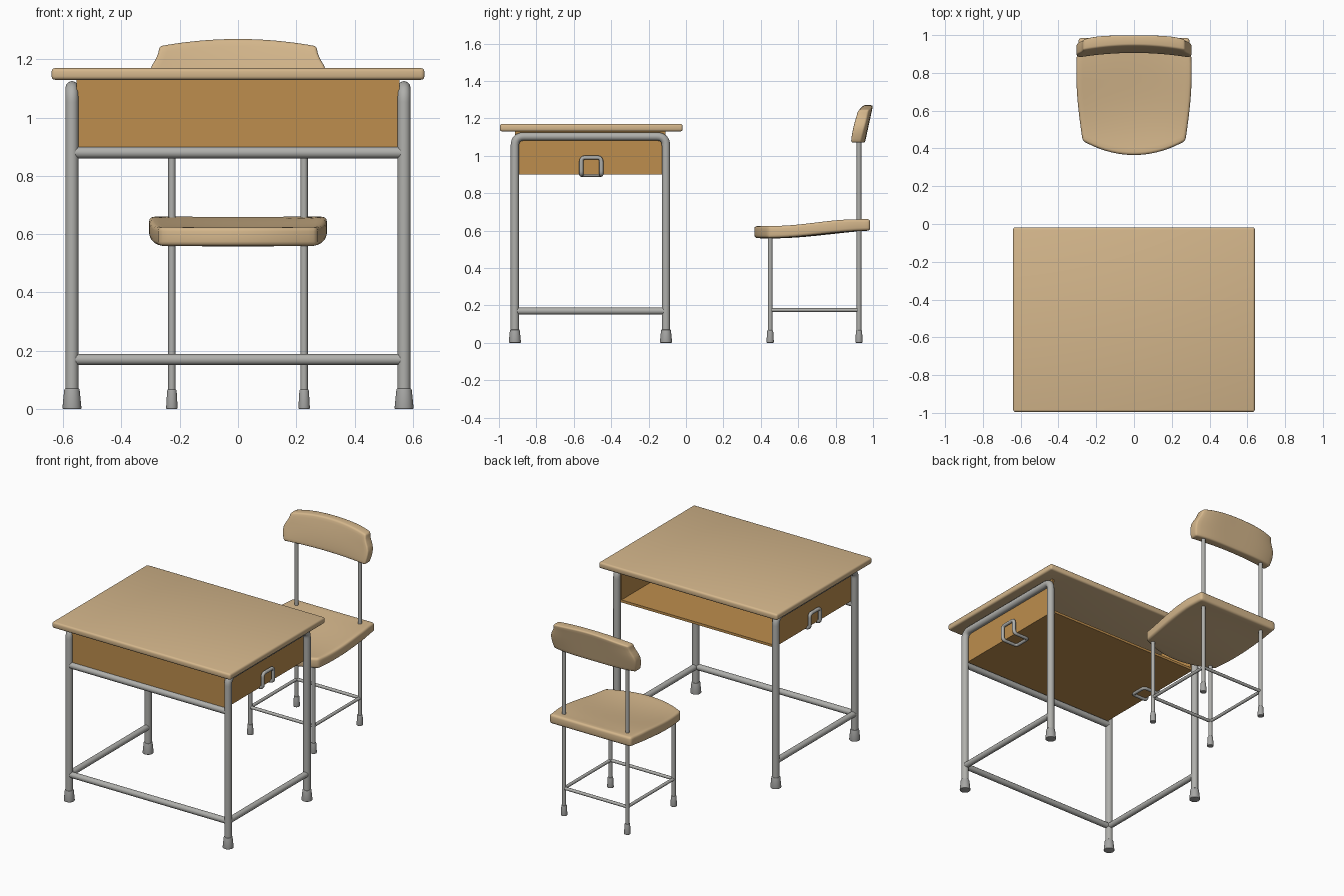
import bpy, bmesh, math
from mathutils import Vector

if "Cube" in bpy.data.objects:
    bpy.data.objects.remove(bpy.data.objects["Cube"])


def material(name, rgb):
    m = bpy.data.materials.new(name)
    m.diffuse_color = (*rgb, 1)
    m.use_nodes = True
    m.node_tree.nodes["Principled BSDF"].inputs["Base Color"].default_value = m.diffuse_color
    return m


WOOD = material("pale wood", (0.66, 0.47, 0.26))
BOX = material("brown drawer wood", (0.51, 0.27, 0.075))
METAL = material("grey metal", (0.43, 0.43, 0.41))
FOOT = material("grey rubber", (0.38, 0.38, 0.37))


def finish(ob, mat, bevel=0.0):
    ob.data.materials.clear()
    ob.data.materials.append(mat)
    bpy.ops.object.select_all(action='DESELECT')
    ob.select_set(True)
    bpy.context.view_layer.objects.active = ob
    if bevel:
        b = ob.modifiers.new("rounded edges", 'BEVEL')
        b.width, b.segments, b.limit_method = bevel, 3, 'ANGLE'
        b.angle_limit = math.radians(45)
        bpy.ops.object.convert(target='MESH')
    bpy.ops.object.shade_smooth_by_angle(angle=math.radians(40))
    return ob


def mesh_object(name, bm):
    bmesh.ops.recalc_face_normals(bm, faces=bm.faces)
    me = bpy.data.meshes.new(name)
    bm.to_mesh(me)
    bm.free()
    ob = bpy.data.objects.new(name, me)
    bpy.context.collection.objects.link(ob)
    return ob


def plate(name, lo, hi, mat, bevel=0.0):
    bm = bmesh.new()
    bmesh.ops.create_cube(bm, size=1)
    for v in bm.verts:
        v.co = [lo[i] + (v.co[i] + 0.5) * (hi[i] - lo[i]) for i in range(3)]
    return finish(mesh_object(name, bm), mat, bevel)


def tube(name, pts, r, fillet=0.0, closed=False):
    pts = [Vector(p) for p in pts]
    path, n = [], len(pts)
    for i, p in enumerate(pts):
        if not fillet or (not closed and i in (0, n - 1)):
            path.append(p)
            continue
        a = p + (pts[i - 1] - p).normalized() * fillet
        b = p + (pts[(i + 1) % n] - p).normalized() * fillet
        for k in range(9):
            t = k / 8
            path.append(a * (1 - t) ** 2 + p * 2 * t * (1 - t) + b * t * t)
    cu = bpy.data.curves.new(name, 'CURVE')
    cu.dimensions = '3D'
    cu.bevel_depth, cu.bevel_resolution, cu.use_fill_caps = r, 4, True
    sp = cu.splines.new('POLY')
    sp.points.add(len(path) - 1)
    for q, p in zip(sp.points, path):
        q.co = (*p, 1)
    sp.use_cyclic_u = closed
    ob = bpy.data.objects.new(name, cu)
    bpy.context.collection.objects.link(ob)
    bpy.ops.object.select_all(action='DESELECT')
    ob.select_set(True)
    bpy.context.view_layer.objects.active = ob
    bpy.ops.object.convert(target='MESH')
    return finish(bpy.context.view_layer.objects.active, METAL)


def foot(name, x, y, r1, r2, h):
    bm = bmesh.new()
    bmesh.ops.create_cone(bm, cap_ends=True, segments=24, radius1=r1, radius2=r2, depth=h)
    bmesh.ops.translate(bm, verts=bm.verts, vec=(x, y, h / 2))
    return finish(mesh_object(name, bm), FOOT, 0.004)


def shell(name, side_a, side_b, nu, nv, mat, bevel):
    """Closed slab between two surfaces of u in -1..1 and v in 0..1."""
    bm = bmesh.new()
    A, B = [[[bm.verts.new(f(2 * i / nu - 1, j / nv)) for j in range(nv + 1)]
             for i in range(nu + 1)] for f in (side_a, side_b)]
    for g in (A, B):
        for i in range(nu):
            for j in range(nv):
                bm.faces.new((g[i][j], g[i + 1][j], g[i + 1][j + 1], g[i][j + 1]))
    rim = ([(i, 0) for i in range(nu)] + [(nu, j) for j in range(nv)]
           + [(i, nv) for i in range(nu, 0, -1)] + [(0, j) for j in range(nv, 0, -1)])
    for (a, b), (c, d) in zip(rim, rim[1:] + rim[:1]):
        bm.faces.new((A[a][b], A[c][d], B[c][d], B[a][b]))
    return finish(mesh_object(name, bm), mat, bevel)


def smooth(t):
    t = min(1, max(0, t))
    return t * t * (3 - 2 * t)


# Desk top and open-backed book box
plate("desk_top", (-0.64, -0.995, 1.13), (0.64, -0.018, 1.17), WOOD, 0.012)
plate("box_bottom", (-0.555, -0.915, 0.90), (0.555, -0.11, 0.916), BOX)
plate("box_front", (-0.54, -0.915, 0.916), (0.54, -0.90, 1.131), BOX)
for s, side in ((-1, "left"), (1, "right")):
    a, b = sorted((s * 0.54, s * 0.555))
    plate(side + "_box_side", (a, -0.915, 0.916), (b, -0.11, 1.131), BOX)

# Desk frame, bag hooks and feet
FY, BY = -0.915, -0.107
for s, side in ((-1, "left"), (1, "right")):
    x = s * 0.57
    tube(side + "_desk_frame", [(x, FY, 0.03), (x, FY, 1.103), (x, BY, 1.103), (x, BY, 0.03)], 0.0225, 0.05)
    tube(side + "_desk_stretcher", [(x, FY, 0.17), (x, BY, 0.17)], 0.019)
    xi = x - s * 0.11
    ya, yb = -0.56, -0.453
    tube(side + "_bag_hook", [(x, ya, 0.898), (x, ya, 0.99), (x, yb, 0.99), (x, yb, 0.898),
                              (xi, yb, 0.898), (xi, ya, 0.898)], 0.011, 0.022, True)
    for y, end in ((FY, "front"), (BY, "back")):
        foot(side + "_" + end + "_desk_foot", x, y, 0.033, 0.026, 0.07)
tube("desk_front_bar", [(-0.57, FY, 0.88), (0.57, FY, 0.88)], 0.02)
tube("desk_lower_bar", [(-0.57, FY, 0.17), (0.57, FY, 0.17)], 0.019)

# Chair legs, stretchers and feet
CF, CB, CX = 0.45, 0.925, 0.227
for s, side in ((-1, "left"), (1, "right")):
    x = s * CX
    tube(side + "_chair_front_leg", [(x, CF, 0.03), (x, CF, 0.59)], 0.0125)
    tube(side + "_chair_back_post", [(x, CB, 0.03), (x, CB, 1.12)], 0.0125)
    tube(side + "_chair_stretcher", [(x, CF, 0.175), (x, CB, 0.175)], 0.01)
    for y, end in ((CF, "front"), (CB, "back")):
        foot(side + "_" + end + "_chair_foot", x, y, 0.02, 0.016, 0.067)
for y, end in ((CF, "front"), (CB, "back")):
    tube(end + "_chair_crossbar", [(-CX, y, 0.175), (CX, y, 0.175)], 0.01)


# Dished seat with a bowed front
def seat_xy(u, v):
    w = 0.272 + 0.033 * math.sin(math.pi / 2 * min(1, v / 0.65)) - 0.012 * smooth((v - 0.75) / 0.25)
    front = 0.365 + 0.075 * u * u
    return u * w, front + v * (0.985 - front)


def seat_top(u, v):
    dip = 0.02 * (1 - u * u) * math.sin(math.pi * v)
    return (*seat_xy(u, v), 0.625 + 0.036 * smooth((v - 0.05) / 0.8) - dip)


def seat_bottom(u, v):
    dip = 0.01 * (1 - u * u) * math.sin(math.pi * v)
    return (*seat_xy(u, v), 0.56 + 0.04 * smooth(v) - dip)


shell("seat", seat_top, seat_bottom, 18, 16, WOOD, 0.015)


# Curved, backward-leaning backrest
def rest_xz(u, v):
    w = 0.292 + 0.013 * math.sin(math.pi * min(1, v / 0.8)) - 0.022 * smooth((v - 0.45) / 0.55)
    return u * w, 1.07 + v * (0.20 - 0.025 * u * u)


def rest_front(u, v):
    x, z = rest_xz(u, v)
    return x, 0.905 + 0.04 * v ** 1.5 - 0.024 * u * u, z


def rest_back(u, v):
    x, z = rest_xz(u, v)
    return x, 0.957 + 0.043 * v - 0.022 * u ** 4, z


shell("backrest", rest_front, rest_back, 18, 8, WOOD, 0.01)
